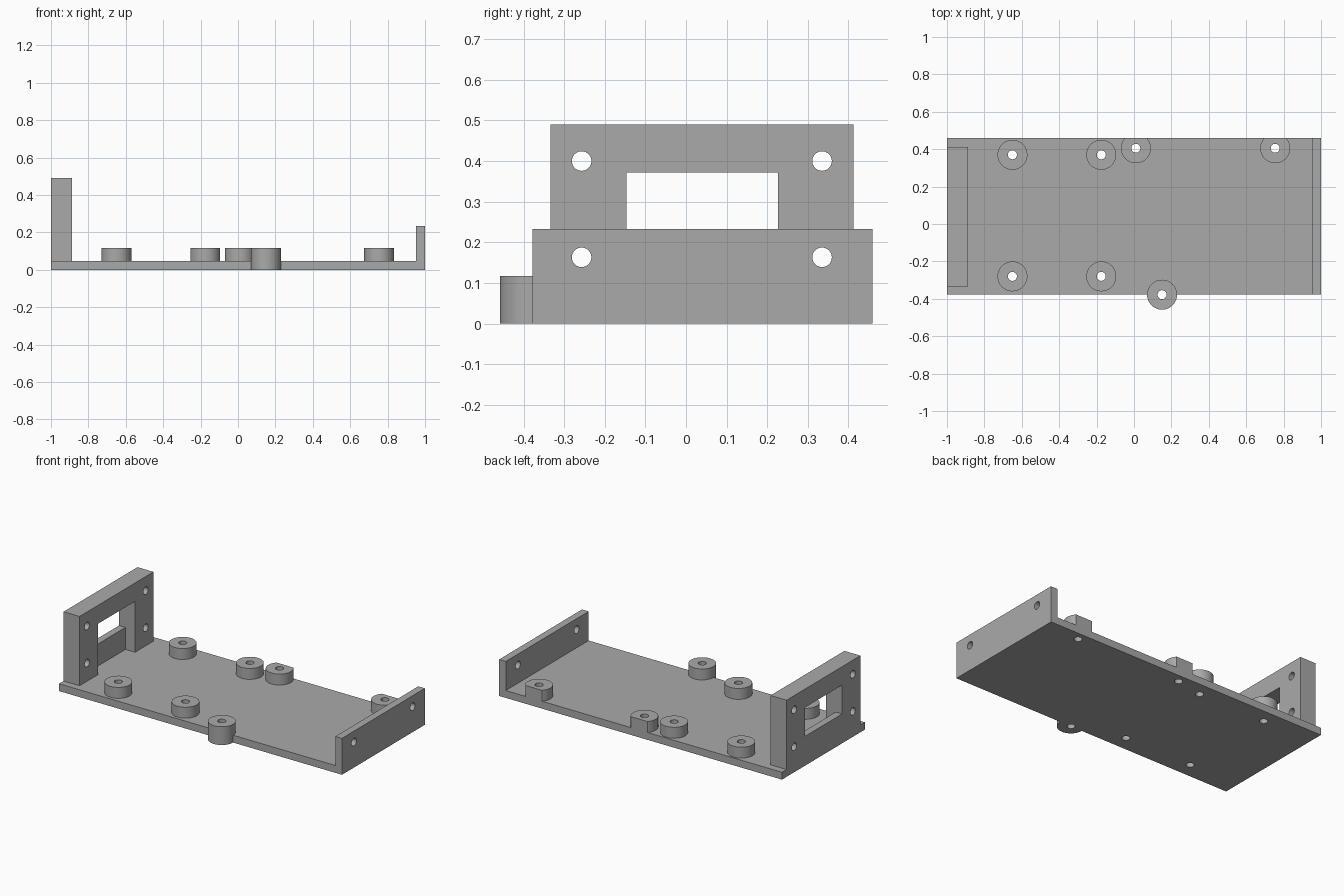
import bpy, bmesh, math
from mathutils import Matrix, Vector

if "Cube" in bpy.data.objects:
    bpy.data.objects.remove(bpy.data.objects["Cube"], do_unlink=True)

grey = bpy.data.materials.new("plain grey")
grey.use_nodes = True
grey.diffuse_color = (0.4, 0.4, 0.4, 1)
grey.node_tree.nodes["Principled BSDF"].inputs["Base Color"].default_value = grey.diffuse_color

FRONT, BACK = -0.378, 0.459      # plate edges in y
FLOOR = 0.047                    # plate thickness
BOSS_TOP = 0.117
BOSS_R, HOLE_R = 0.08, 0.024


def add_object(name, bm):
    bmesh.ops.recalc_face_normals(bm, faces=bm.faces)
    mesh = bpy.data.meshes.new(name)
    bm.to_mesh(mesh)
    bm.free()
    mesh.materials.append(grey)
    obj = bpy.data.objects.new(name, mesh)
    bpy.context.collection.objects.link(obj)
    return obj


def prism(name, outline, push):
    """Extrude a closed 3D outline along a vector."""
    bm = bmesh.new()
    face = bm.faces.new([bm.verts.new(p) for p in outline])
    new = bmesh.ops.extrude_face_region(bm, geom=[face])["geom"]
    moved = [v for v in new if isinstance(v, bmesh.types.BMVert)]
    bmesh.ops.translate(bm, verts=moved, vec=Vector(push))
    return add_object(name, bm)


def box(name, x0, x1, y0, y1, z0, z1):
    return prism(name, [(x0, y0, z0), (x1, y0, z0), (x1, y1, z0), (x0, y1, z0)],
                 (0, 0, z1 - z0))


def cylinder(name, centre, radius, length, along_x=False):
    bm = bmesh.new()
    turn = Matrix.Rotation(math.pi / 2, 4, "Y") if along_x else Matrix()
    bmesh.ops.create_cone(bm, cap_ends=True, segments=48, radius1=radius, radius2=radius,
                          depth=length, matrix=Matrix.Translation(centre) @ turn)
    return add_object(name, bm)


def cut(obj, cutters):
    """Subtract each cutter, keep the result and drop the cutter."""
    for cutter in cutters:
        cutter.hide_render = True
        mod = obj.modifiers.new("cut", "BOOLEAN")
        mod.operation, mod.solver, mod.object = "DIFFERENCE", "EXACT", cutter
        bpy.context.view_layer.update()
        deps = bpy.context.evaluated_depsgraph_get()
        mesh = bpy.data.meshes.new_from_object(obj.evaluated_get(deps))
        obj.modifiers.clear()
        obj.data = mesh
        bpy.data.objects.remove(cutter, do_unlink=True)


# Boss positions: four for one board, three for the other
bosses = [(x, y) for x in (-0.65, -0.175) for y in (-0.28, 0.37)]
bosses += [(0.01, 0.405), (0.755, 0.405)]
edge_boss = (0.15, FRONT)
screw_y = (-0.257, 0.335)
screw_z = (0.163, 0.4)

# Floor plate and low end wall in one L profile
profile = [(-1, 0), (1, 0), (1, 0.233), (0.953, 0.233), (0.953, FLOOR), (-1, FLOOR)]
tray = prism("floor_and_end_wall", [(x, FRONT, z) for x, z in profile], (0, BACK - FRONT, 0))
cut(tray, [cylinder("drill", (x, y, 0), HOLE_R, 0.3) for x, y in bosses])
cut(tray, [cylinder("edge_cut", (*edge_boss, 0), BOSS_R, 0.3)])
cut(tray, [cylinder("drill", (1, y, screw_z[0]), HOLE_R, 0.3, True) for y in screw_y])

# Tall bracket: an arch with a thin sill across its outer side
arch = [(-0.333, FLOOR), (-0.333, 0.49), (0.413, 0.49), (0.413, FLOOR),
        (0.227, FLOOR), (0.227, 0.372), (-0.147, 0.372), (-0.147, FLOOR)]
bracket = prism("tall_bracket", [(-1, y, z) for y, z in arch], (0.113, 0, 0))
cut(bracket, [cylinder("drill", (-0.94, y, z), HOLE_R, 0.4, True)
              for y in screw_y for z in screw_z])
box("bracket_sill", -1, -0.955, -0.147, 0.227, FLOOR, 0.188)

# Screw bosses, trimmed flush with the back edge
for i, (x, y) in enumerate(bosses + [edge_boss], 1):
    base = 0 if (x, y) == edge_boss else FLOOR
    boss = cylinder(f"screw_boss_{i}", (x, y, (base + BOSS_TOP) / 2), BOSS_R, BOSS_TOP - base)
    cut(boss, [cylinder("drill", (x, y, 0), HOLE_R, 0.5)])
    if y + BOSS_R > BACK:
        cut(boss, [box("trim", x - 0.2, x + 0.2, BACK, BACK + 0.2, -0.1, 0.3)])

# Smooth round walls, sharp edges elsewhere
bpy.ops.object.select_all(action="DESELECT")
for obj in bpy.context.collection.objects:
    if obj.type == "MESH" and grey.name in obj.data.materials:
        obj.select_set(True)
        bpy.context.view_layer.objects.active = obj
bpy.ops.object.shade_smooth_by_angle(angle=math.radians(30))
